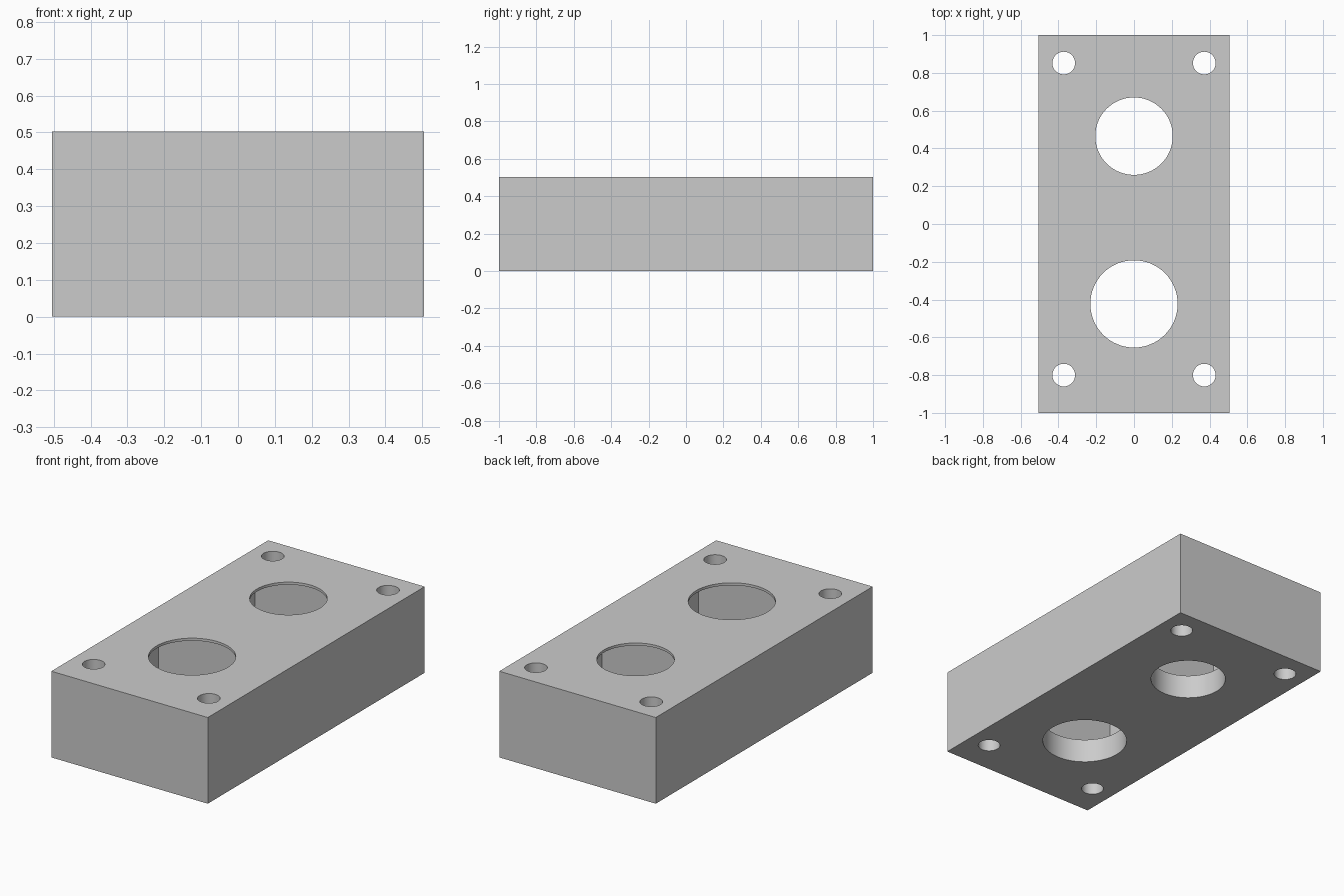
import bpy
import math

cube = bpy.data.objects.get("Cube")
if cube:
    bpy.data.objects.remove(cube, do_unlink=True)

WIDTH, LENGTH, HEIGHT = 1.01, 2.0, 0.503
FLOOR, CEILING = 0.14, 0.488       # hollow between base plate and thin top skin
POCKET_X, POCKET_Y = 0.79, 0.51

grey = bpy.data.materials.new("plain_grey")
grey.use_nodes = True
colour = (0.6, 0.6, 0.6, 1)
grey.diffuse_color = colour
grey.node_tree.nodes["Principled BSDF"].inputs["Base Color"].default_value = colour


def box(name, size, centre):
    bpy.ops.mesh.primitive_cube_add(size=1, location=centre)
    obj = bpy.context.object
    obj.name = name
    obj.scale = size
    bpy.ops.object.transform_apply(location=False, rotation=False, scale=True)
    return obj


def cylinder(name, radius, x, y):
    bpy.ops.mesh.primitive_cylinder_add(vertices=64, radius=radius, depth=1,
                                        location=(x, y, HEIGHT / 2))
    bpy.context.object.name = name
    return bpy.context.object


def cut(target, cutter):
    cutter.hide_render = True
    bpy.ops.object.select_all(action="DESELECT")
    bpy.context.view_layer.objects.active = target
    target.select_set(True)
    mod = target.modifiers.new("cut", "BOOLEAN")
    mod.operation = "DIFFERENCE"
    mod.solver = "EXACT"
    mod.object = cutter
    bpy.ops.object.modifier_apply(modifier=mod.name)
    bpy.data.objects.remove(cutter, do_unlink=True)


# Solid block
block = box("block", (WIDTH, LENGTH, HEIGHT), (0, 0, HEIGHT / 2))
block.data.materials.append(grey)

# Two hidden rectangular pockets, each with a round opening through top and base
for y, radius in ((-0.423, 0.231), (0.465, 0.205)):
    cut(block, box("pocket_cutter", (POCKET_X, POCKET_Y, CEILING - FLOOR),
                   (0, y, (FLOOR + CEILING) / 2)))
    cut(block, cylinder("opening_cutter", radius, 0, y))

# Corner screw holes
for x in (-0.372, 0.372):
    for y in (-0.80, 0.852):
        cut(block, cylinder("screw_hole_cutter", 0.06, x, y))

# Smooth bores, crisp edges
bpy.ops.object.select_all(action="DESELECT")
block.select_set(True)
bpy.context.view_layer.objects.active = block
bpy.ops.object.shade_smooth_by_angle(angle=math.radians(30))
